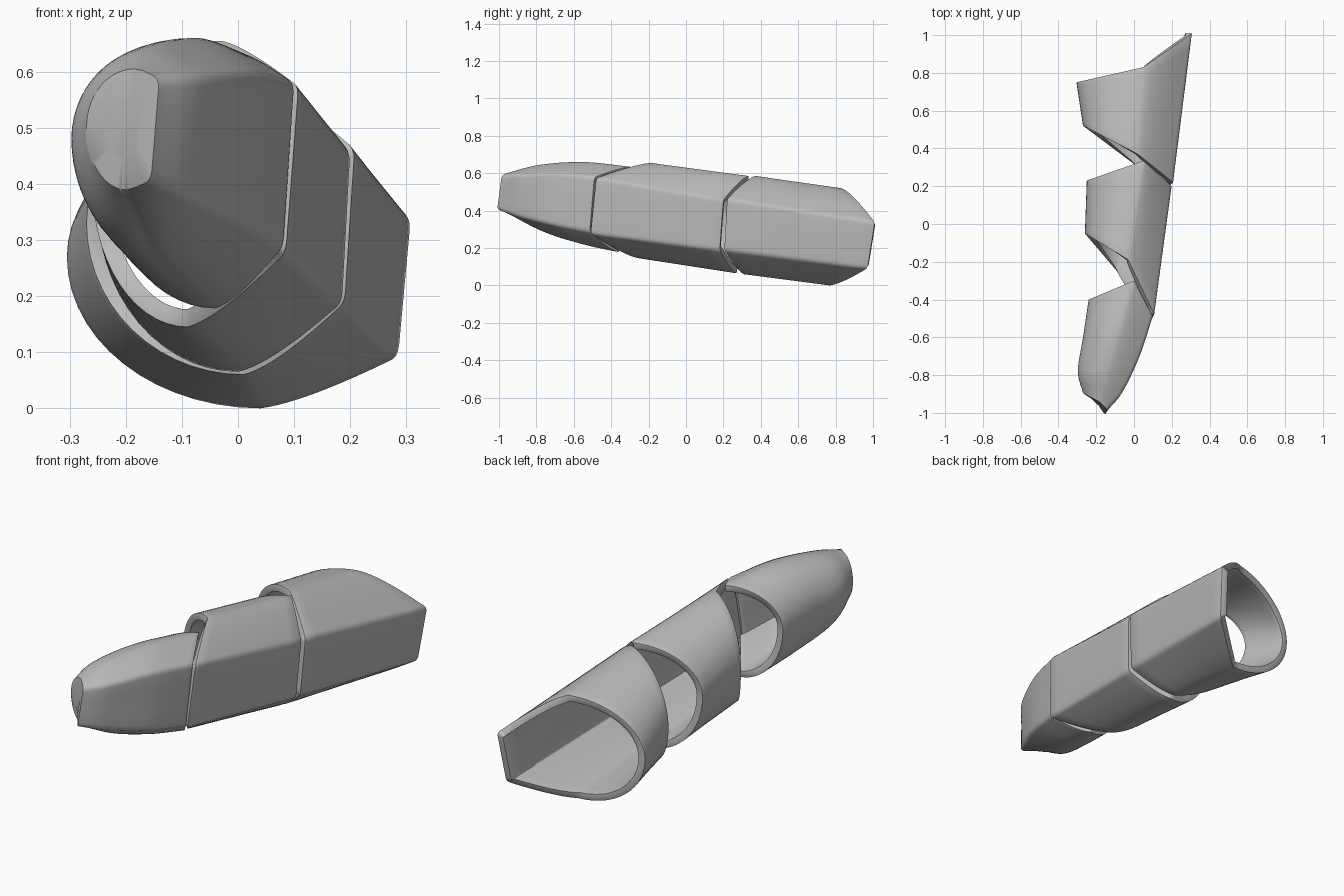
import bpy, bmesh, math
from mathutils import Vector

cube = bpy.data.objects.get("Cube")
if cube:
    bpy.data.objects.remove(cube, do_unlink=True)

GREY = (0.5, 0.5, 0.5, 1)
metal = bpy.data.materials.new("plain grey")
metal.use_nodes = True
metal.diffuse_color = GREY
metal.node_tree.nodes["Principled BSDF"].inputs["Base Color"].default_value = GREY


def bezier(a, b, c, n):
    ts = [i / n for i in range(n)]
    return [a * (1 - t) ** 2 + b * 2 * t * (1 - t) + c * t * t for t in ts]


def quarter(a, b, n, to_side):
    """Quarter ellipse between a crown point and the side point."""
    pts = []
    for i in range(n):
        t = i / n * math.pi / 2
        u, v = (math.sin(t), 1 - math.cos(t))
        if not to_side:
            u, v = v, u
        pts.append(Vector((a.x + (b.x - a.x) * u, a.y + (b.y - a.y) * u, a.z + (b.z - a.z) * v)))
    return pts


def section(keys):
    """Closed D-shaped ring: two soft corners, two flanks and a round side."""
    upper, top, side, bottom, lower = keys

    def corner(p, before, after):
        a = p + (before - p).normalized() * 0.022
        c = p + (after - p).normalized() * 0.022
        return bezier(a, p, c, 4), c

    def flank_control(crown, edge):
        k = crown.lerp(edge, 0.3)
        k.z = crown.lerp(edge, 0.1).z
        return k

    first, up_end = corner(upper, lower, top)
    last, low_end = corner(lower, bottom, upper)
    ring = first + bezier(up_end, flank_control(top, upper), top, 10)
    ring += quarter(top, side, 14, True) + quarter(side, bottom, 14, False)
    ring += bezier(bottom, flank_control(bottom, lower), last[0], 10)
    ring += last + [low_end.lerp(first[0], i / 4) for i in range(4)]
    return ring


def spline(stations, t):
    """Smooth interpolation of the key points along the segment."""
    n = len(stations) - 1
    i = min(int(t * n), n - 1)
    f = t * n - i
    out = []
    for k in range(5):
        p1, p2 = stations[i][k], stations[i + 1][k]
        p0 = stations[i - 1][k] if i else p1 * 2 - p2
        p3 = stations[i + 2][k] if i + 2 <= n else p2 * 2 - p1
        out.append(0.5 * (2 * p1 + (p2 - p0) * f + (2 * p0 - 5 * p1 + 4 * p2 - p3) * f * f
                          + (3 * p1 - p0 - 3 * p2 + p3) * f ** 3))
    return out


def shell(name, stations, steps, closed=False):
    stations = [[Vector(p) for p in s] for s in stations]
    bm = bmesh.new()
    rings = [section(spline(stations, i / steps)) for i in range(steps + 1)]
    if closed:
        end = rings[-1]
        centre = sum(end, Vector()) / len(end)
        rings.append([p.lerp(centre, 0.5) for p in end])
    loops = [[bm.verts.new(p) for p in r] for r in rings]
    n = len(loops[0])
    for a, b in zip(loops, loops[1:]):
        for i in range(n):
            j = (i + 1) % n
            bm.faces.new((a[i], a[j], b[j], b[i]))
    if closed:
        bm.faces.new(loops[-1])
    # outward normals: test a face on the round side
    bm.normal_update()
    side_face = min(bm.faces, key=lambda f: f.calc_center_median().x)
    if side_face.normal.x > 0:
        bmesh.ops.reverse_faces(bm, faces=bm.faces[:])
    mesh = bpy.data.meshes.new(name)
    bm.to_mesh(mesh)
    bm.free()
    mesh.materials.append(metal)
    obj = bpy.data.objects.new(name, mesh)
    bpy.context.collection.objects.link(obj)
    wall = obj.modifiers.new("wall", "SOLIDIFY")
    wall.thickness = 0.032
    wall.offset = -1
    soft = obj.modifiers.new("soft rims", "BEVEL")
    soft.width = 0.006
    soft.segments = 2
    soft.limit_method = "ANGLE"
    soft.angle_limit = math.radians(50)
    bpy.ops.object.select_all(action="DESELECT")
    obj.select_set(True)
    bpy.context.view_layer.objects.active = obj
    bpy.ops.object.shade_smooth_by_angle(angle=math.radians(40))


# key points per station: upper edge, top, round side, bottom, lower edge
shell("base_segment", [
    [(.208, .22, .465), (.02, .37, .585), (-.27, .52, .33), (.01, .31, .06), (.19, .205, .185)],
    [(.308, 1.01, .34), (.05, .83, .52), (-.305, .75, .27), (.04, .77, 0), (.285, .97, .09)],
], 10)

shell("middle_segment", [
    [(.108, -.48, .575), (-.03, -.19, .655), (-.26, -.05, .4), (-.09, -.25, .145), (.085, -.51, .275)],
    [(.2, .2, .46), (.05, .335, .585), (-.25, .23, .36), (0, .27, .065), (.185, .18, .185)],
], 10)

shell("tip_segment", [
    [(.1, -.49, .58), (0, -.3, .635), (-.24, -.4, .44), (-.04, -.36, .178), (.08, -.515, .285)],
    [(.03, -.7, .6), (-.07, -.55, .66), (-.27, -.6, .47), (-.09, -.55, .22), (.015, -.72, .325)],
    [(-.06, -.89, .595), (-.14, -.78, .645), (-.297, -.78, .48), (-.15, -.75, .285), (-.08, -.9, .37)],
    [(-.14, -.985, .59), (-.185, -.94, .605), (-.27, -.895, .5), (-.2, -.93, .39), (-.155, -1.01, .405)],
], 24, closed=True)
